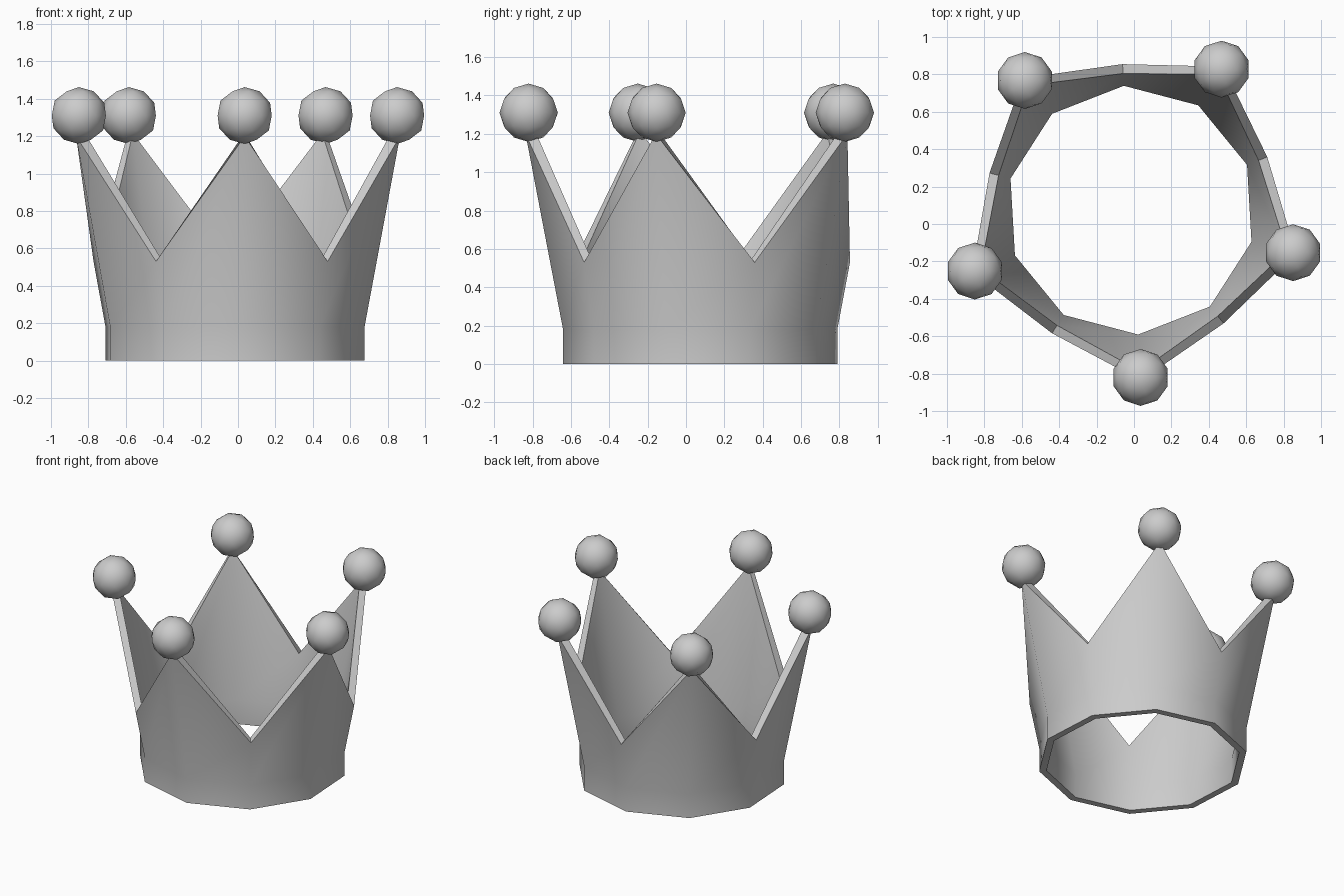
import bpy, bmesh
from math import sin, cos, radians

if "Cube" in bpy.data.objects:
    bpy.data.objects.remove(bpy.data.objects["Cube"])

CX, CY = -0.016, 0.074
START = -86.7      # angle of the front spike
WALL = 0.05


def polar(r, deg, z):
    a = radians(deg)
    return (CX + r * cos(a), CY + r * sin(a), z)


def smooth(obj, angle):
    bpy.ops.object.select_all(action='DESELECT')
    obj.select_set(True)
    bpy.context.view_layer.objects.active = obj
    bpy.ops.object.shade_smooth_by_angle(angle=radians(angle))


# Crown wall: ten-sided ring whose columns alternate spike and valley
spike = [(0.716, 0), (0.716, 0.18), (0.912, 1.2)]
valley = [(0.716, 0), (0.716, 0.18), (0.782, 0.53)]
bm = bmesh.new()
columns = []
for i in range(10):
    prof = valley if i % 2 else spike
    deg = START + 36 * i
    outer = [bm.verts.new(polar(r, deg, z)) for r, z in prof]
    inner = [bm.verts.new(polar(r - WALL, deg, z + (0.015 if k == 2 else 0)))
             for k, (r, z) in enumerate(prof)]
    columns.append(outer + inner[::-1])   # closed loop around the section
for i in range(10):
    a, b = columns[i], columns[(i + 1) % 10]
    for k in range(6):
        n = (k + 1) % 6
        bm.faces.new((a[k], b[k], b[n], a[n]))
bmesh.ops.recalc_face_normals(bm, faces=bm.faces)
mesh = bpy.data.meshes.new("crown_wall")
bm.to_mesh(mesh)
bm.free()
wall = bpy.data.objects.new("crown_wall", mesh)
bpy.context.collection.objects.link(wall)
smooth(wall, 40)

# Ball on each spike
for i in range(5):
    deg = START + 72 * i
    bpy.ops.mesh.primitive_ico_sphere_add(
        subdivisions=2, radius=0.152, location=polar(0.896, deg, 1.31),
        rotation=(0, 0, radians(72 * i)))
    ball = bpy.context.object
    ball.name = f"spike_ball_{i + 1}"
    smooth(ball, 50)
